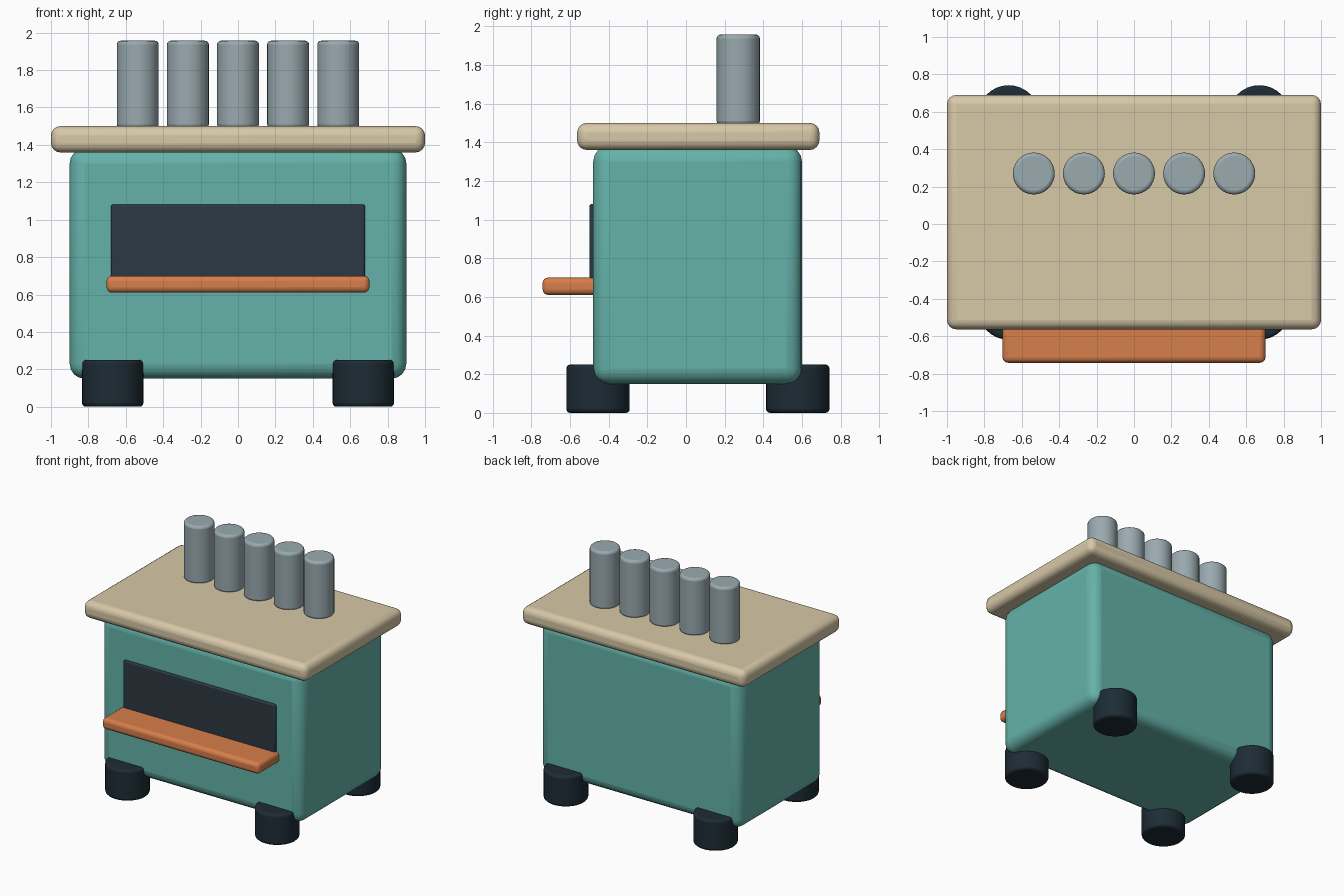
import bpy
import math

if "Cube" in bpy.data.objects:
    bpy.data.objects.remove(bpy.data.objects["Cube"])


def material(name, color):
    m = bpy.data.materials.new(name)
    m.diffuse_color = (*color, 1)
    m.use_nodes = True
    m.node_tree.nodes["Principled BSDF"].inputs["Base Color"].default_value = m.diffuse_color
    return m


teal = material("teal", (0.13, 0.45, 0.40))
cream = material("cream", (0.68, 0.58, 0.39))
steel = material("steel", (0.32, 0.40, 0.43))
dark = material("dark", (0.025, 0.04, 0.055))
black = material("black", (0.012, 0.025, 0.035))
orange = material("orange", (0.68, 0.21, 0.07))


def finish(name, mat, bevel, segments):
    ob = bpy.context.object
    ob.name = name
    ob.data.materials.append(mat)
    bpy.ops.object.transform_apply(location=False, rotation=False, scale=True)
    mod = ob.modifiers.new("rounding", 'BEVEL')
    mod.width = bevel
    mod.segments = segments
    mod.limit_method = 'ANGLE'
    bpy.ops.object.shade_smooth_by_angle(angle=math.radians(35))
    return ob


def box(name, x, y, z, mat, bevel, segments=4):
    bpy.ops.mesh.primitive_cube_add(
        size=1, location=[(a + b) / 2 for a, b in (x, y, z)])
    bpy.context.object.scale = [b - a for a, b in (x, y, z)]
    return finish(name, mat, bevel, segments)


def cylinder(name, x, y, z, radius, mat, bevel):
    bpy.ops.mesh.primitive_cylinder_add(
        vertices=32, radius=radius, depth=z[1] - z[0],
        location=(x, y, (z[0] + z[1]) / 2))
    return finish(name, mat, bevel, 3)


# Cabinet and overhanging top slab
box("cabinet", (-0.9, 0.9), (-0.48, 0.60), (0.15, 1.38), teal, 0.08)
box("top_slab", (-1, 1), (-0.563, 0.69), (1.36, 1.5), cream, 0.05)

# Dark opening with serving shelf below it
box("opening_panel", (-0.68, 0.68), (-0.50, -0.44), (0.66, 1.08), dark, 0.01, 2)
box("shelf", (-0.703, 0.703), (-0.742, -0.44), (0.61, 0.70), orange, 0.03)

# Row of upright canisters
for i in range(5):
    cylinder(f"canister_{i + 1}", (i - 2) * 0.268, 0.27, (1.49, 1.957),
             0.112, steel, 0.02)

# Four round feet
for side, x in (("left", -0.67), ("right", 0.67)):
    for end, y in (("front", -0.455), ("back", 0.578)):
        cylinder(f"{end}_{side}_foot", x, y, (0, 0.25), 0.164, black, 0.02)
